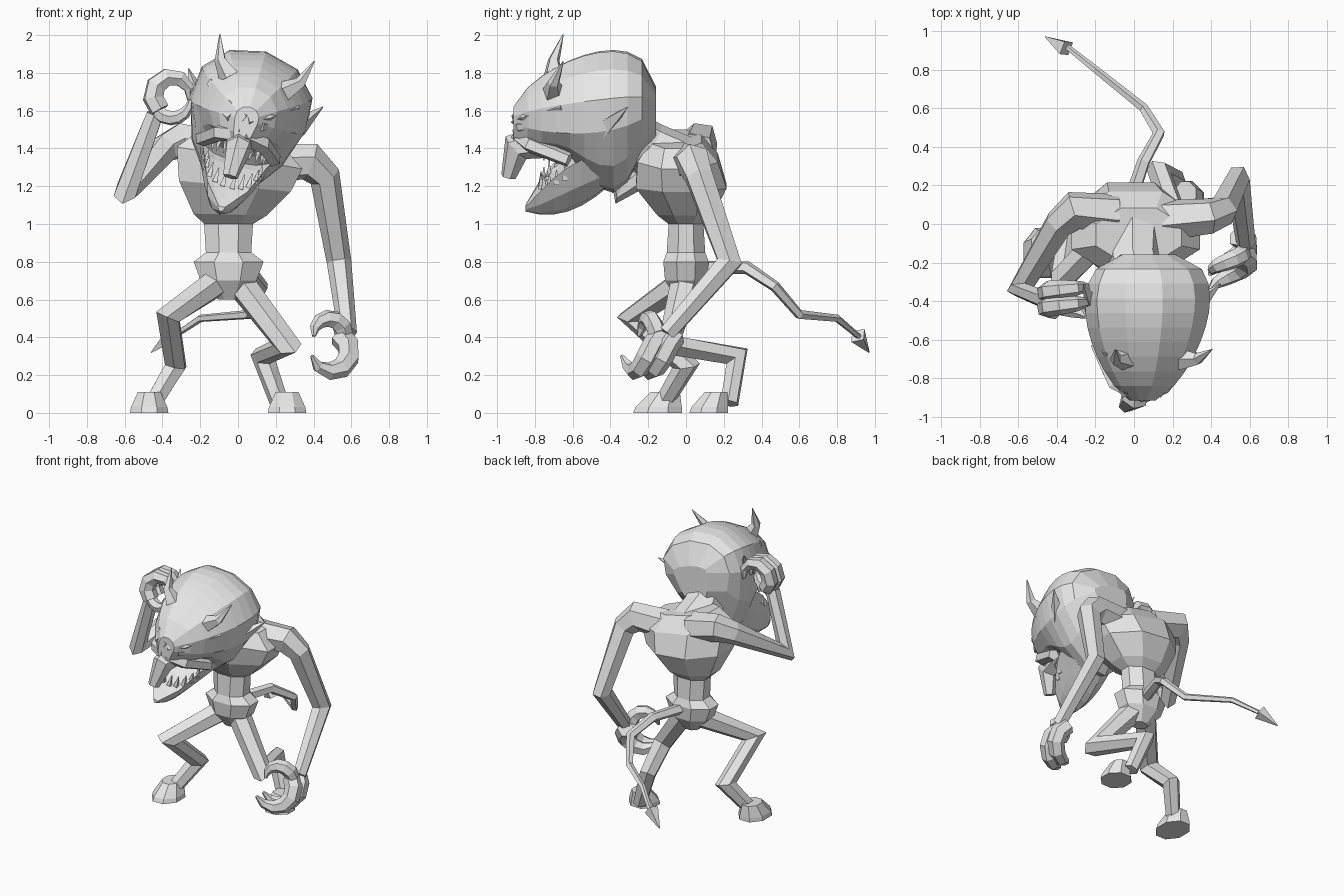
import bpy, bmesh, math
from mathutils import Vector, Matrix

default_cube = bpy.data.objects.get("Cube")
if default_cube:
    bpy.data.objects.remove(default_cube)

colour = (0.8, 0.8, 0.8, 1)
grey = bpy.data.materials.new("plain_grey")
grey.use_nodes = True
grey.diffuse_color = colour
grey.node_tree.nodes["Principled BSDF"].inputs["Base Color"].default_value = colour

# The head rolls sideways about a front-to-back axis
pivot = Vector((0.03, 0, 1.5))
roll = Matrix.Rotation(math.radians(16), 4, 'Y')
HEAD = Matrix.Translation(pivot) @ roll @ Matrix.Translation((0, 0, -pivot.z))
BODY = Matrix.Identity(4)


def skin(name, rings, matrix=BODY):
    """Join equal-length rings of points into one closed, flat-shaded mesh."""
    bm = bmesh.new()
    loops = [[bm.verts.new(point) for point in ring] for ring in rings]
    for lower, upper in zip(loops, loops[1:]):
        for i in range(len(lower)):
            bm.faces.new((lower[i - 1], lower[i], upper[i], upper[i - 1]))
    bm.faces.new(loops[0])
    bm.faces.new(loops[-1])
    bm.transform(matrix)
    bmesh.ops.recalc_face_normals(bm, faces=bm.faces)
    mesh = bpy.data.meshes.new(name)
    bm.to_mesh(mesh)
    bm.free()
    mesh.materials.append(grey)
    obj = bpy.data.objects.new(name, mesh)
    bpy.context.scene.collection.objects.link(obj)


def circle(sides, offset=0):
    """Cosine and sine pairs around a circle."""
    angles = [math.tau * (k + offset) / sides for k in range(sides)]
    return [(math.cos(a), math.sin(a)) for a in angles]


def tube(name, path, thick, thin, sides=6, matrix=BODY, power=1):
    """Limb tapering along its joints, with partly mitred bends."""
    joints = [Vector(p) for p in path]
    steps = [(b - a).normalized() for a, b in zip(joints, joints[1:])]
    arrivals, departures = steps[:1] + steps, steps + steps[-1:]
    side, last, rings = steps[0].orthogonal().normalized(), steps[0], []
    for i, (joint, before, after) in enumerate(zip(joints, arrivals, departures)):
        tangent = (before + after).normalized()
        side = last.rotation_difference(tangent) @ side
        last = tangent
        across = tangent.cross(side)
        bend = (after - before).normalized()
        stretch = min(1 / max(tangent.dot(after), 0.1), 1.3) - 1
        radius = thick + (thin - thick) * (i / len(steps)) ** power
        ring = []
        for c, s in circle(sides):
            spoke = radius * (side * c + across * s)
            ring.append(joint + spoke + bend * spoke.dot(bend) * stretch)
        rings.append(ring)
    skin(name, rings, matrix)


def curl(name, centre, radius, start, sweep, drift, thick):
    """Finger bent round an arc facing the front, drifting in depth."""
    path, bones = [], 6
    for i in range(bones + 1):
        angle = math.radians(start + sweep * i / bones)
        arm = Vector((radius * math.cos(angle), drift * i / bones, radius * math.sin(angle)))
        path.append(Vector(centre) + arm)
    tube(name, path, thick, 0.01, power=3)


def section(y, z, width, rise, drop):
    """Upright ring for the head, narrower below its middle."""
    ring = []
    for c, s in circle(12):
        height = s * (rise if s > 0 else drop)
        ring.append((width * c * (1 + s / 5), y, z + height))
    return ring


def mirrored(name, path, thick, thin, sides=5):
    """Left and right copies of a head part."""
    for label, sign in (("left", 1), ("right", -1)):
        tube(f"{label}_{name}", [(sign * x, y, z) for x, y, z in path], thick, thin, sides, HEAD)


# Torso from hips to shoulders, leaning sideways above the waist
torso_rings = []
for z, wide, deep in ((0.6, 0.06, 0.05), (0.7, 0.16, 0.12), (0.8, 0.2, 0.13), (0.85, 0.13, 0.11),
                      (1, 0.14, 0.1), (1.05, 0.21, 0.16), (1.2, 0.32, 0.26),
                      (1.35, 0.36, 0.23), (1.45, 0.24, 0.15)):
    lean = max(0, z - 1) / 2
    centre_x = lean / 3 - 0.05
    torso_rings.append([(centre_x + wide * c, deep * s - lean / 4, z - lean * wide * c)
                        for c, s in circle(8, 0.5)])
skin("torso", torso_rings)
tube("neck", [(0, 0, 1.3), (0, -0.2, 1.4), (0.05, -0.35, 1.5)], 0.16, 0.13, 8)

# Arms: the left hangs, the right is raised to the head
tube("left_arm", [(0.15, 0.02, 1.32), (0.38, 0.04, 1.33), (0.46, 0.07, 1.25),
                  (0.535, 0.23, 0.8), (0.58, -0.1, 0.42)], 0.11, 0.05)
tube("right_arm", [(-0.1, 0.05, 1.38), (-0.31, 0.07, 1.44), (-0.39, 0, 1.4),
                   (-0.59, -0.34, 1.18), (-0.44, -0.4, 1.58)], 0.11, 0.05)

# Hands: a pair of broad curled fingers and a thumb each
for label, shift in (("front", -0.04), ("rear", 0.04)):
    curl(f"left_{label}_finger", (0.49, shift - 0.1, 0.32), 0.1, 60, -230, -0.2, 0.06)
    curl(f"right_{label}_finger", (-0.35, shift - 0.4, 1.68), 0.1, 230, -250, 0.04, 0.055)
curl("left_thumb", (0.48, -0.15, 0.42), 0.08, 0, 190, -0.1, 0.05)
curl("right_thumb", (-0.35, -0.42, 1.66), 0.1, 220, 140, -0.06, 0.04)

# Legs, bent backwards at the hock
tube("left_leg", [(0, 0, 0.7), (0.26, -0.09, 0.36), (0.13, 0.27, 0.3), (0.22, 0.23, 0.05)], 0.08, 0.05)
tube("right_leg", [(-0.1, 0, 0.7), (-0.37, -0.28, 0.51), (-0.33, 0, 0.25), (-0.45, -0.12, 0.05)], 0.08, 0.05)

# Hoof-like feet, narrowing upwards and towards the heel
for label, x, y, length in (("left", 0.26, 0.12, 0.11), ("right", -0.47, -0.15, 0.14)):
    skin(f"{label}_foot", [[(x + 0.11 * size * c, y + (1 - size) / 10 + length * size * s, z)
                            for c, s in circle(8, 0.5)]
                           for z, size in ((0, 1), (0.03, 0.95), (0.11, 0.6))])

# Tail with an arrow tip
tube("tail", [(-0.04, 0.05, 0.77), (0.05, 0.32, 0.77), (0.13, 0.47, 0.67), (0.05, 0.6, 0.52),
              (-0.2, 0.8, 0.5), (-0.35, 0.92, 0.4)], 0.04, 0.015, 5)
tube("tail_tip", [(-0.35, 0.91, 0.41), (-0.46, 0.97, 0.32)], 0.05, 0.003, 4)

# Skull, bulging behind and tapering to the snout
skull_rings, slices = [], 10
for i in range(slices + 1):
    t = 0.01 + 0.97 * i / slices
    bulge = math.sqrt(math.sin(math.pi * t ** 0.6))
    middle = 1.55 + 0.12 * (1 - t) ** 3
    crown = 1.55 + 0.38 * bulge
    floor = min(1.4, 1.55 - 0.4 * bulge ** 5)
    skull_rings.append(section(-0.15 - 0.78 * t, middle, 0.32 * bulge, crown - middle, middle - floor))
skin("skull", skull_rings, HEAD)

# Lower jaw, a trough narrowing to the chin
jaw_rings, slices = [], 6
for i in range(slices + 1):
    t = i / slices
    rim = 1.43 - 0.35 * t * t
    floor = 1.03 + 0.3 * (t - 0.75) ** 2
    width = 0.02 + 0.22 * math.sqrt(1 - t)
    jaw_rings.append(section(-0.4 - 0.45 * t, rim, width, -width / 4, rim - floor))
skin("lower_jaw", jaw_rings, HEAD)

# Long drooping nose
tube("nose", [(0, -0.68, 1.45), (0, -0.9, 1.4), (0, -0.94, 1.24)], 0.1, 0.04, matrix=HEAD)

# Horns, ears, brows, eyes and cheek folds
mirrored("horn", [(0.15, -0.7, 1.75), (0.22, -0.7, 1.82), (0.26, -0.65, 1.95)], 0.06, 0.003)
mirrored("ear", [(0.2, -0.5, 1.55), (0.28, -0.42, 1.6), (0.37, -0.31, 1.73)], 0.1, 0.003, 4)
mirrored("brow", [(0, -0.88, 1.55), (0.1, -0.84, 1.6), (0.23, -0.65, 1.69)], 0.05, 0.03)
mirrored("eye", [(0.08, -0.88, 1.54), (0.17, -0.78, 1.57)], 0.03, 0.01)
mirrored("cheek_fold", [(0, -0.88, 1.47), (0.12, -0.82, 1.45), (0.2, -0.62, 1.39)], 0.05, 0.04)

# Rows of pointed teeth around both jaws
for i in range(5):
    angle = math.radians(10 + 18 * i)
    x, y = 0.15 * math.sin(angle), -0.62 - 0.15 * math.cos(angle)
    rim = 1.28 - math.cos(angle) / 10
    mirrored(f"lower_tooth_{i}", [(x, y, rim), (x, y, rim + 0.08)], 0.02, 0.003, 4)
    mirrored(f"upper_tooth_{i}", [(x, y, 1.42), (x, y, 1.35)], 0.02, 0.003, 4)
